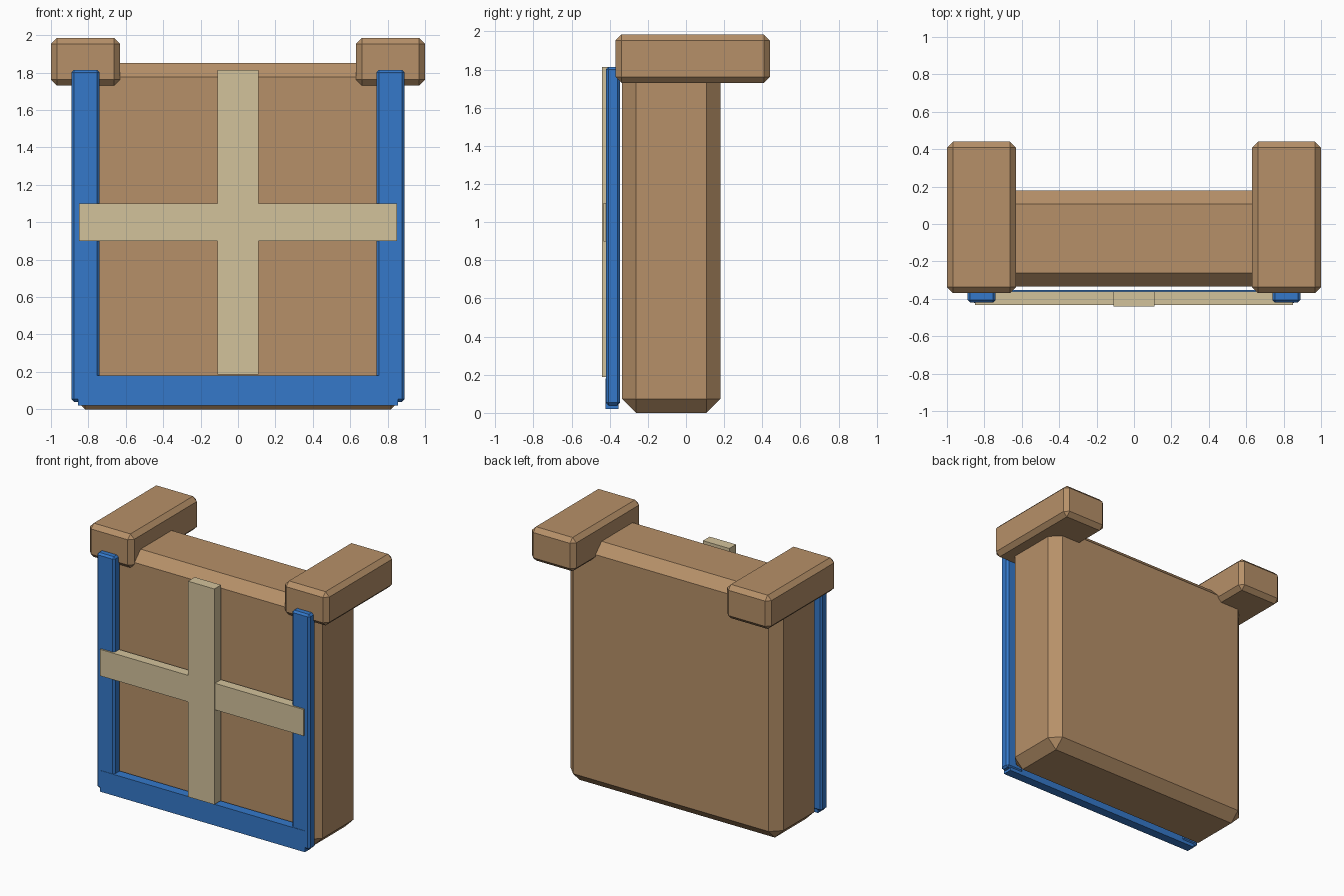
import bpy
import bmesh

if "Cube" in bpy.data.objects:
    bpy.data.objects.remove(bpy.data.objects["Cube"])


def material(name, color):
    mat = bpy.data.materials.new(name)
    mat.diffuse_color = (*color, 1)
    mat.use_nodes = True
    mat.node_tree.nodes["Principled BSDF"].inputs["Base Color"].default_value = mat.diffuse_color
    return mat


BROWN = material("brown", (0.47, 0.28, 0.14))
BLUE = material("blue", (0.035, 0.19, 0.59))
TAN = material("tan", (0.65, 0.54, 0.33))


def box(name, x, y, z, mat, chamfer=0.0):
    """Box from (min, max) ranges with optional flat chamfered edges."""
    bm = bmesh.new()
    bmesh.ops.create_cube(bm, size=1)
    for v in bm.verts:
        v.co = [r[0] if c < 0 else r[1] for c, r in zip(v.co, (x, y, z))]
    if chamfer:
        bmesh.ops.bevel(bm, geom=bm.edges[:], offset=chamfer, segments=1,
                        profile=0.5, affect='EDGES')
    bmesh.ops.recalc_face_normals(bm, faces=bm.faces[:])
    mesh = bpy.data.meshes.new(name)
    bm.to_mesh(mesh)
    bm.free()
    mesh.materials.append(mat)
    obj = bpy.data.objects.new(name, mesh)
    bpy.context.collection.objects.link(obj)
    return obj


# Main body
box("body", (-0.89, 0.89), (-0.335, 0.18), (0, 1.85), BROWN, 0.073)

# Shoulder blocks and blue side rails, one per side
for side, s in (("left", -1), ("right", 1)):
    box(f"shoulder_{side}", sorted((0.63 * s, 1.0 * s)), (-0.37, 0.44),
        (1.73, 1.985), BROWN, 0.032)
    box(f"side_rail_{side}", sorted((0.74 * s, 0.89 * s)), (-0.42, -0.345),
        (0.04, 1.815), BLUE, 0.014)

# Blue bottom rail
box("bottom_rail", (-0.855, 0.855), (-0.423, -0.353), (0.02, 0.18), BLUE)

# Tan crossed bars
box("cross_bar_horizontal", (-0.85, 0.85), (-0.433, -0.36), (0.9, 1.1), TAN)
box("cross_bar_vertical", (-0.11, 0.11), (-0.44, -0.36), (0.187, 1.815), TAN)
